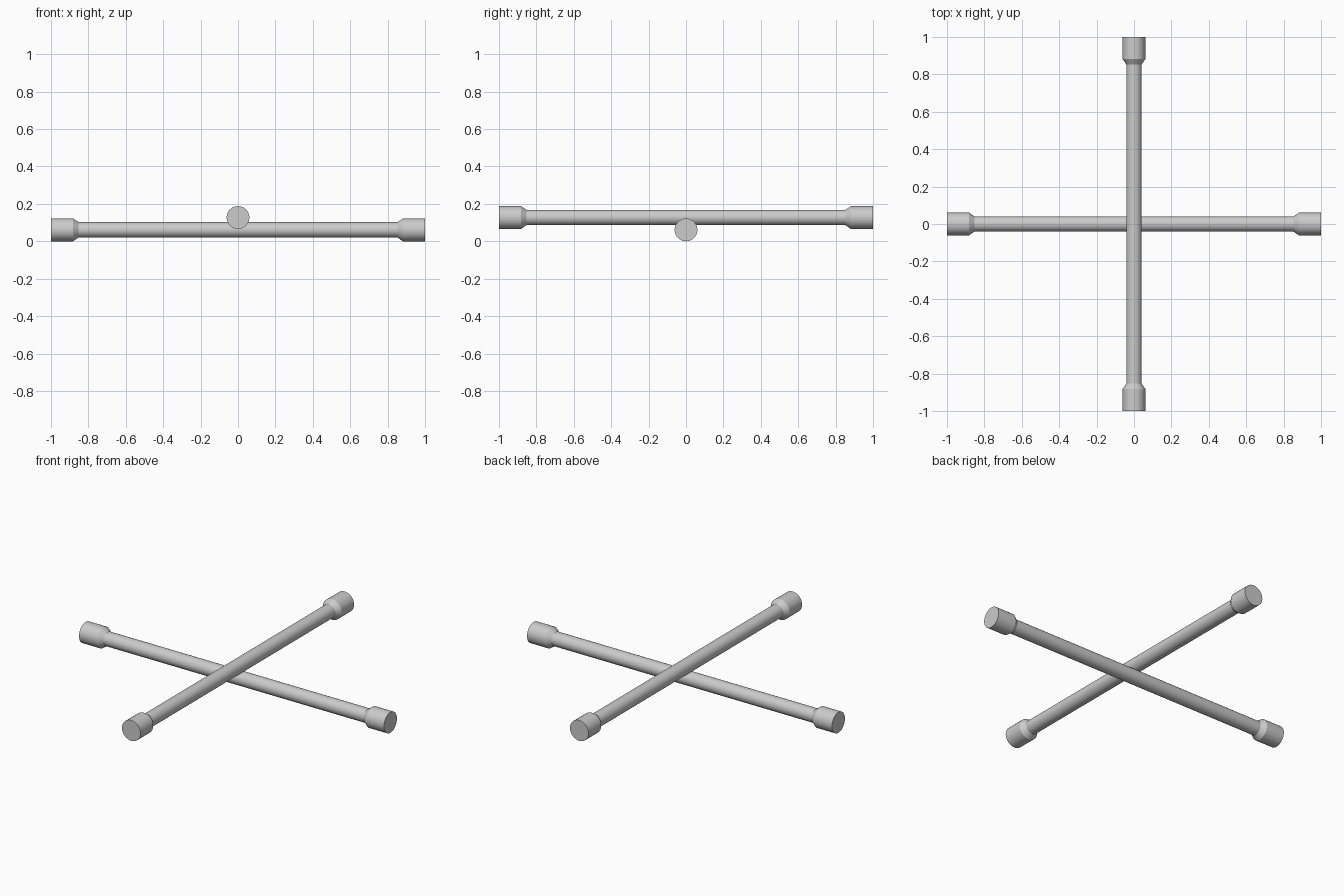
import bpy, bmesh
from math import pi, radians
from mathutils import Matrix

if "Cube" in bpy.data.objects:
    bpy.data.objects.remove(bpy.data.objects["Cube"])

SIDES = 32
SOCKET_R, BAR_R = 0.061, 0.041
# half profile (distance from centre, radius): bar, flared neck, socket
HALF = [(0.853, BAR_R), (0.882, SOCKET_R), (1.0, SOCKET_R)]


def wrench_bar(name, z, turn):
    """Turned bar with a socket at both ends, lying along x then turned about z."""
    profile = [(-d, r) for d, r in reversed(HALF)] + HALF
    bm = bmesh.new()
    rings = []
    for d, r in profile:
        place = Matrix.Translation((d, 0, 0)) @ Matrix.Rotation(pi / 2, 4, 'Y')
        rings.append(bmesh.ops.create_circle(
            bm, segments=SIDES, radius=r, matrix=place)["verts"])
    for a, b in zip(rings, rings[1:]):
        for i in range(SIDES):
            j = (i + 1) % SIDES
            bm.faces.new((a[i], a[j], b[j], b[i]))
    # flat end caps
    bm.faces.new(rings[0])
    bm.faces.new(rings[-1])
    bmesh.ops.recalc_face_normals(bm, faces=bm.faces)
    mesh = bpy.data.meshes.new(name)
    bm.to_mesh(mesh)
    bm.free()
    obj = bpy.data.objects.new(name, mesh)
    bpy.context.collection.objects.link(obj)
    obj.location.z = z
    obj.rotation_euler.z = turn
    bpy.ops.object.select_all(action='DESELECT')
    obj.select_set(True)
    bpy.context.view_layer.objects.active = obj
    bpy.ops.object.shade_smooth_by_angle(angle=radians(30))
    return obj


# two crossed bars, the upper one overlapping the lower
wrench_bar("lower_wrench_bar", SOCKET_R, 0)
wrench_bar("upper_wrench_bar", 0.127, pi / 2)
